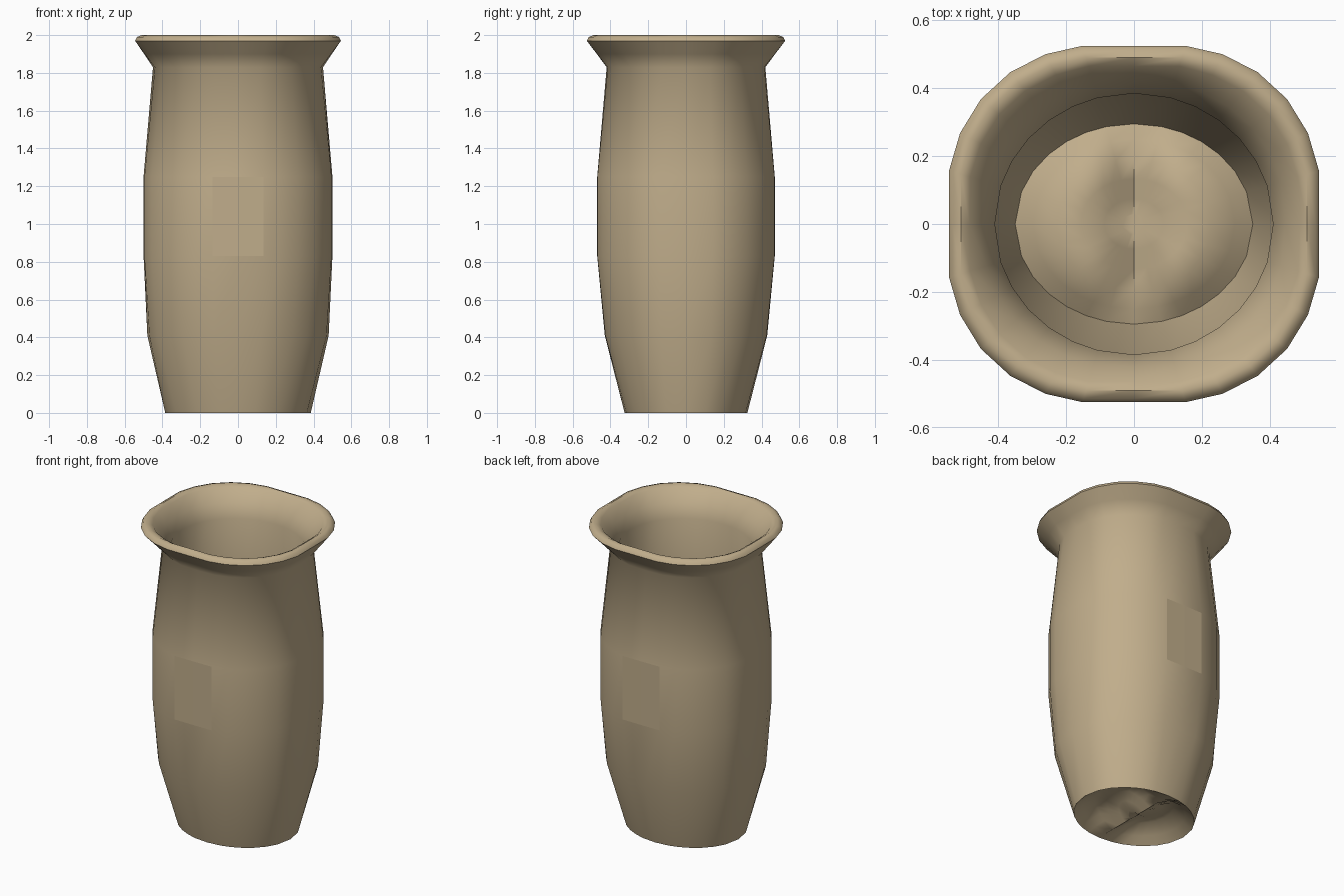
import bpy, bmesh, math

if "Cube" in bpy.data.objects:
    bpy.data.objects.remove(bpy.data.objects["Cube"])

clay = bpy.data.materials.new("sand clay")
clay.diffuse_color = (0.53, 0.42, 0.26, 1)
clay.use_nodes = True
clay.node_tree.nodes["Principled BSDF"].inputs["Base Color"].default_value = clay.diffuse_color

# angles around one ring: narrow flat panels centred on the four axes
QUAD = [0, 16, 27.6, 39.2, 50.8, 62.4, 74]
ANGLES = [math.radians(q * 90 + a) for q in range(4) for a in QUAD]
N = len(ANGLES)

# rows: half width x, half width y, height, squareness, flat-side factor
OUTER = [
    (.385, .325, 0, 2, 1), (.48, .43, .41, 2.08, 1.02),
    (.5, .47, .83, 2.15, 1.025), (.5, .47, 1.25, 2.15, 1.025),
    (.45, .42, 1.83, 2.1, 1.015), (.497, .472, 1.9, 2.25, 1.02),
    (.545, .525, 1.97, 2.4, 1.025), (.535, .515, 1.99, 2.4, 1.025),
    (.51, .49, 2, 2.4, 1.025)]
INNER = [
    (.485, .465, 1.985, 2.35, 1.02), (.445, .42, 1.91, 2.15, 1.01),
    (.41, .385, 1.83, 2, 1), (.46, .43, 1.25, 2.05, 1.02),
    (.46, .43, .83, 2.05, 1.02), (.44, .39, .43, 2.03, 1.01),
    (.35, .295, .06, 2, 1)]


def ring(bm, row):
    a, b, z, n, k = row
    out = []
    for t in ANGLES:
        c, s = math.cos(t), math.sin(t)
        r = k / (abs(c / a) ** n + abs(s / b) ** n) ** (1 / n)
        x = max(-a, min(a, r * c))
        y = max(-b, min(b, r * s))
        out.append(bm.verts.new((x, y, z)))
    return out


def bridge(bm, lo, hi):
    return [bm.faces.new((lo[i], lo[(i + 1) % N], hi[(i + 1) % N], hi[i]))
            for i in range(N)]


def floor(bm, a, b, z, depth):
    """Concentric rings with two shallow pockets either side of x = 0."""
    rings = []
    for f in (.85, .65, .45, .25, .1):
        vs = ring(bm, (a * f, b * f, z, 2, 1))
        for v in vs:
            u = abs(v.co.x) / a
            v.co.z += depth * min(1, 3 * u) * min(1, (1 - f) * 3)
        rings.append(vs)
    return rings


bm = bmesh.new()
# outer wall, rolled lip, inner wall
shell = [ring(bm, r) for r in OUTER + INNER]
for lo, hi in zip(shell, shell[1:]):
    bridge(bm, lo, hi)

# inside floor and recessed underside
inside = [shell[-1]] + floor(bm, .35, .295, .06, .08)
for lo, hi in zip(inside, inside[1:]):
    bridge(bm, lo, hi)
bm.faces.new(inside[-1])
under = [shell[0]] + floor(bm, .385, .325, 0, .09)
for lo, hi in zip(under, under[1:]):
    bridge(bm, hi, lo)
bm.faces.new(list(reversed(under[-1])))

bmesh.ops.recalc_face_normals(bm, faces=bm.faces)
me = bpy.data.meshes.new("vase")
bm.to_mesh(me)
bm.free()
me.materials.append(clay)
vase = bpy.data.objects.new("vase", me)
bpy.context.collection.objects.link(vase)
bpy.context.view_layer.objects.active = vase
vase.select_set(True)
bpy.ops.object.shade_smooth_by_angle(angle=math.radians(50))

# flat panels in the middle of front and back
for p in me.polygons:
    c = p.center
    if .9 < c.z < 1.2 and abs(c.x) < .1 and abs(c.y) > .45:
        p.use_smooth = False
